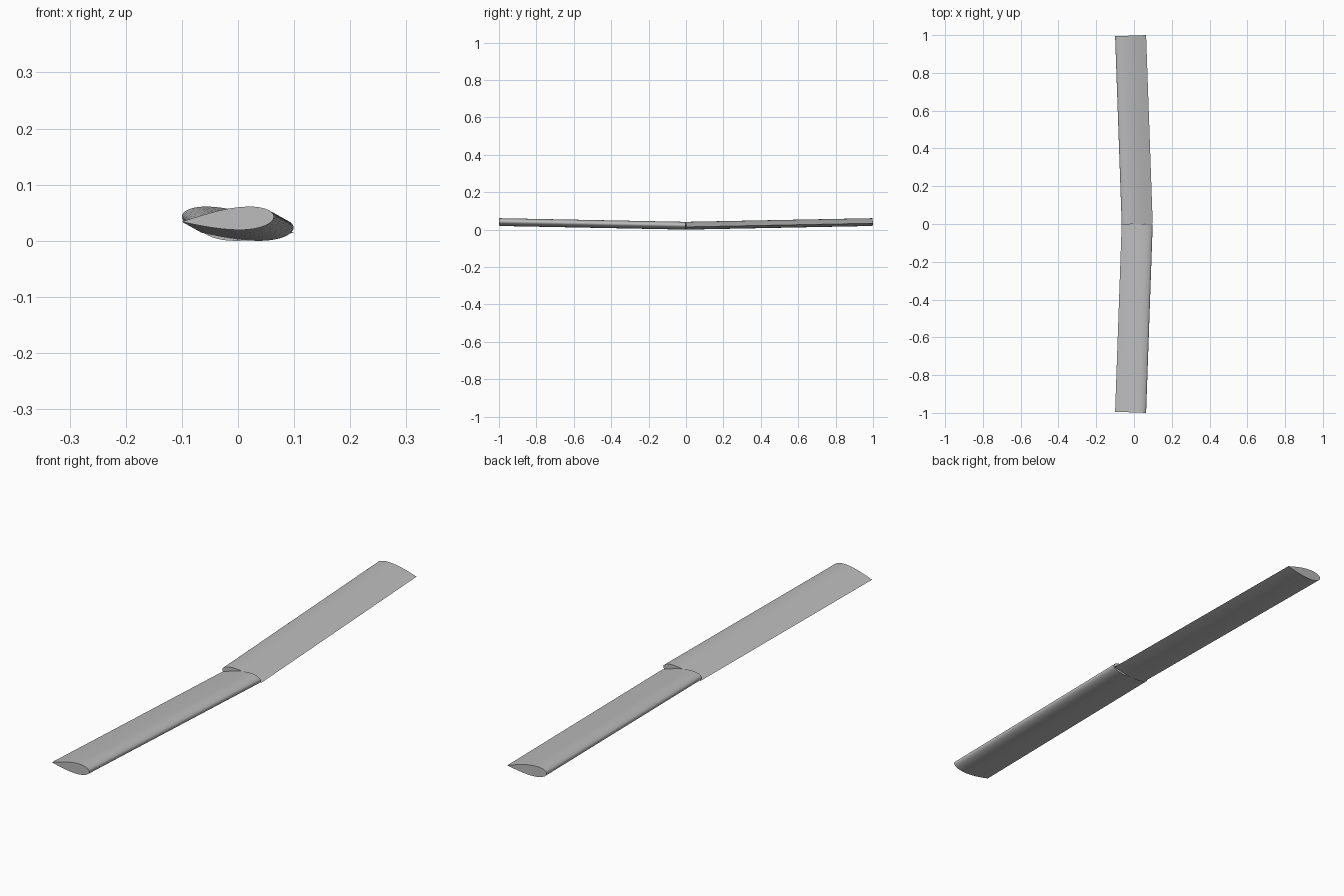
import bpy, bmesh, math
from mathutils import Vector
from mathutils.geometry import interpolate_bezier

cube = bpy.data.objects.get("Cube")
if cube:
    bpy.data.objects.remove(cube, do_unlink=True)

grey = bpy.data.materials.new("plain_grey")
grey.use_nodes = True
colour = (0.5, 0.5, 0.5, 1)
grey.diffuse_color = colour
grey.node_tree.nodes["Principled BSDF"].inputs["Base Color"].default_value = colour

# Tip aerofoil (x, z): sharp trailing edge, crown, round nose, belly
SEGMENTS = [
    [(-.100, .034), (-.060, .047), (-.020, .061), (.022, .061)],
    [(.022, .061), (.045, .061), (.064, .054), (.064, .043)],
    [(.064, .043), (.064, .031), (.040, .0195), (.003, .0195)],
    [(.003, .0195), (-.030, .0195), (-.070, .027), (-.100, .034)],
]
MID = -0.018     # mid-chord at the tip
SWEEP = 0.035    # sideways shift from tip to root
DROP = 0.0195    # height lost from tip to root


def aerofoil():
    points = []
    for seg in SEGMENTS:
        curve = interpolate_bezier(*[Vector((x, 0, z)) for x, z in seg], 13)
        points += [(p.x - MID, p.z) for p in curve[:-1]]
    return points


def blade(name, side):
    """One swept, rising blade; side is -1 at the front and 1 at the back."""
    bm = bmesh.new()
    rings = []
    for root in (0, 1):
        ring = []
        for c, z in aerofoil():
            c *= -side                       # nose swaps edge on the back blade
            y = side * ((1 - root) * 0.997 + SWEEP * c)  # ends square to the sweep
            ring.append(bm.verts.new((MID + c + SWEEP * root, y, z - DROP * root)))
        rings.append(ring)
        bm.faces.new(ring)
    n = len(rings[0])
    for i in range(n):
        j = (i + 1) % n
        bm.faces.new((rings[0][i], rings[0][j], rings[1][j], rings[1][i]))
    bmesh.ops.recalc_face_normals(bm, faces=bm.faces)
    mesh = bpy.data.meshes.new(name)
    bm.to_mesh(mesh)
    bm.free()
    mesh.materials.append(grey)
    obj = bpy.data.objects.new(name, mesh)
    bpy.context.collection.objects.link(obj)
    bpy.ops.object.select_all(action='DESELECT')
    obj.select_set(True)
    bpy.context.view_layer.objects.active = obj
    bpy.ops.object.shade_smooth_by_angle(angle=math.radians(35))


blade("front_blade", -1)
blade("back_blade", 1)
